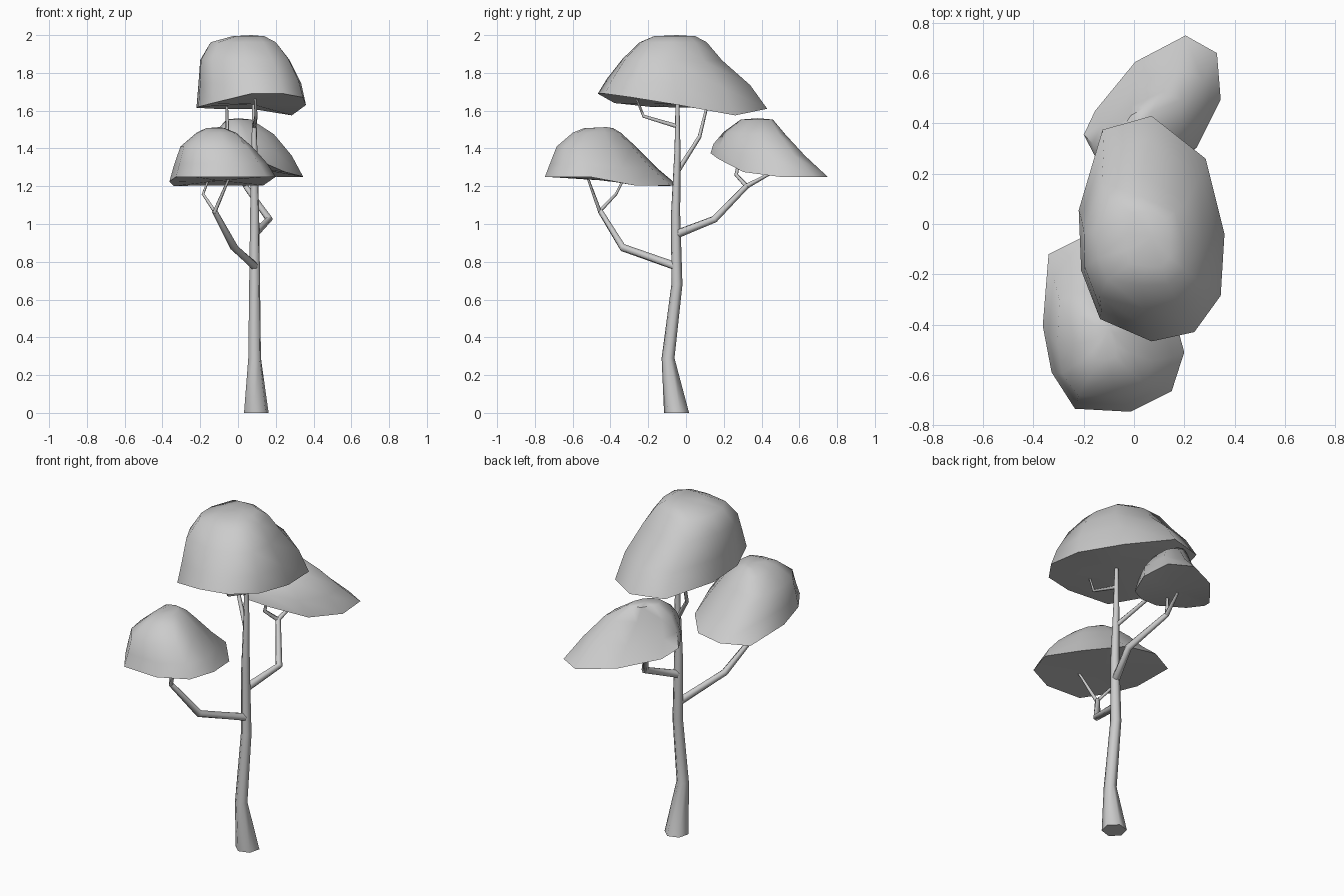
import bpy, bmesh, math
from mathutils import Vector


def finish(name, bm, angle):
    bmesh.ops.recalc_face_normals(bm, faces=bm.faces)
    me = bpy.data.meshes.new(name)
    bm.to_mesh(me)
    bm.free()
    ob = bpy.data.objects.new(name, me)
    bpy.context.collection.objects.link(ob)
    bpy.ops.object.select_all(action='DESELECT')
    ob.select_set(True)
    bpy.context.view_layer.objects.active = ob
    bpy.ops.object.shade_smooth_by_angle(angle=math.radians(angle))


def bridge(bm, a, b):
    n = len(a)
    for i in range(n):
        bm.faces.new((a[i], a[(i + 1) % n], b[(i + 1) % n], b[i]))


def limb(name, path, sides=6, flat=False):
    """Tapered tube through (x, y, z, radius) points."""
    bm = bmesh.new()
    pts = [Vector(p[:3]) for p in path]
    rings = []
    for i, p in enumerate(pts):
        d = (pts[min(i + 1, len(pts) - 1)] - pts[max(i - 1, 0)]).normalized()
        if flat:
            d = Vector((0, 0, 1))
        u = Vector((1, 0.3, 0))
        u = (u - d * u.dot(d)).normalized()
        v = d.cross(u)
        rings.append([bm.verts.new(p + path[i][3] * (u * math.cos(t) + v * math.sin(t)))
                      for t in (2 * math.pi * k / sides for k in range(sides))])
    for a, b in zip(rings, rings[1:]):
        bridge(bm, a, b)
    bm.faces.new(rings[0])
    bm.faces.new(rings[-1])
    finish(name, bm, 75)


def canopy(name, rim, rings, peak, push=0.05):
    """Dome over a rim; each ring is the rim refitted to (x0, x1, y0, y1, z, tilt)."""
    bm = bmesh.new()
    n = len(rim)
    xs, ys, zs = zip(*rim)
    zm = sum(zs) / n
    prev = low = [bm.verts.new(p) for p in rim]
    for k, (x0, x1, y0, y1, z, tilt) in enumerate(rings):
        ring = []
        for x, y, h in rim:
            u = 2 * (x - min(xs)) / (max(xs) - min(xs)) - 1
            v = 2 * (y - min(ys)) / (max(ys) - min(ys)) - 1
            f = 1 + push * k * min(abs(u), abs(v))   # fuller diagonals higher up
            u, v = (max(-1, min(1, w * f)) for w in (u, v))
            ring.append(bm.verts.new(((x0 + x1 + u * (x1 - x0)) / 2,
                                      (y0 + y1 + v * (y1 - y0)) / 2, z + tilt * (h - zm))))
        bridge(bm, prev, ring)
        prev = ring
    top = bm.verts.new(peak)
    under = bm.verts.new((sum(xs) / n, sum(ys) / n, zm))
    for i in range(n):
        j = (i + 1) % n
        bm.faces.new((prev[i], prev[j], top))
        bm.faces.new((low[j], low[i], under))
    finish(name, bm, 60)


# Trunk
limb("trunk", [(0.097, -0.05, 0, 0.068), (0.088, -0.095, 0.29, 0.035),
               (0.088, -0.048, 0.68, 0.030), (0.088, -0.055, 1.05, 0.025),
               (0.087, -0.045, 1.4, 0.016), (0.085, -0.045, 1.68, 0.010)], flat=True)

# Front branch and twigs
limb("front_branch", [(0.09, -0.05, 0.775, 0.023), (-0.02, -0.335, 0.875, 0.021),
                      (-0.125, -0.455, 1.07, 0.014)])
limb("front_twig_a", [(-0.125, -0.455, 1.07, 0.010), (-0.04, -0.335, 1.20, 0.007),
                      (-0.035, -0.33, 1.24, 0.006)][:1] +
     [(-0.185, -0.37, 1.16, 0.008), (-0.155, -0.33, 1.24, 0.006)], 5)
limb("front_twig_b", [(-0.125, -0.455, 1.06, 0.011), (-0.035, -0.53, 1.27, 0.006)], 5)

# Back branch and twigs
limb("back_branch", [(0.09, -0.04, 0.95, 0.024), (0.165, 0.15, 1.025, 0.020),
                     (0.04, 0.32, 1.2, 0.015)])
limb("back_twig_a", [(0.04, 0.32, 1.2, 0.013), (-0.01, 0.265, 1.26, 0.011),
                     (0.0, 0.28, 1.34, 0.008)], 5)
limb("back_twig_b", [(0.04, 0.32, 1.2, 0.014), (0.07, 0.45, 1.27, 0.008)], 5)

# Upper twigs
limb("upper_back_branch", [(0.087, -0.045, 1.28, 0.014), (-0.055, 0.07, 1.46, 0.011),
                           (-0.06, 0.115, 1.64, 0.007)], 5)
limb("upper_front_branch", [(0.086, -0.04, 1.515, 0.012), (0.095, -0.225, 1.57, 0.009),
                            (0.09, -0.265, 1.67, 0.006)], 5)

# Foliage
canopy("top_foliage",
       [(0.07, 0.43, 1.61), (0.285, 0.26, 1.575), (0.36, -0.04, 1.63), (0.345, -0.285, 1.67),
        (0.24, -0.43, 1.69), (0.07, -0.467, 1.69), (-0.135, -0.378, 1.64),
        (-0.21, -0.185, 1.62), (-0.22, 0.055, 1.615), (-0.125, 0.375, 1.61)],
       [(-0.21, 0.335, -0.42, 0.34, 1.745, 0.4), (-0.2, 0.272, -0.335, 0.19, 1.87, 0.1),
        (-0.145, 0.2, -0.245, 0.11, 1.962, 0), (-0.03, 0.14, -0.17, 0.05, 1.994, 0)],
       (0.07, -0.05, 2.0))
canopy("front_foliage",
       [(-0.19, -0.045, 1.205), (-0.34, -0.12, 1.2), (-0.363, -0.405, 1.225),
        (-0.328, -0.59, 1.25), (-0.235, -0.735, 1.25), (-0.015, -0.747, 1.25),
        (0.15, -0.665, 1.25), (0.2, -0.51, 1.25), (0.135, -0.275, 1.205), (-0.02, -0.085, 1.205)],
       [(-0.34, 0.155, -0.72, -0.155, 1.31, 0.5), (-0.305, 0.075, -0.685, -0.265, 1.41, 0),
        (-0.22, -0.01, -0.6, -0.345, 1.483, 0), (-0.17, -0.07, -0.54, -0.385, 1.507, 0)],
       (-0.1, -0.42, 1.513))
canopy("back_foliage",
       [(0.205, 0.75, 1.25), (0.33, 0.68, 1.25), (0.345, 0.495, 1.25), (0.25, 0.305, 1.275),
        (0.09, 0.17, 1.345), (-0.05, 0.13, 1.375), (-0.15, 0.26, 1.34),
        (-0.2, 0.355, 1.33), (-0.155, 0.45, 1.29), (0.005, 0.645, 1.265)],
       [(-0.165, 0.285, 0.145, 0.63, 1.385, 0.5), (-0.125, 0.19, 0.2, 0.525, 1.48, 0.1),
        (-0.06, 0.07, 0.29, 0.46, 1.553, 0)],
       (0.0, 0.38, 1.56))
